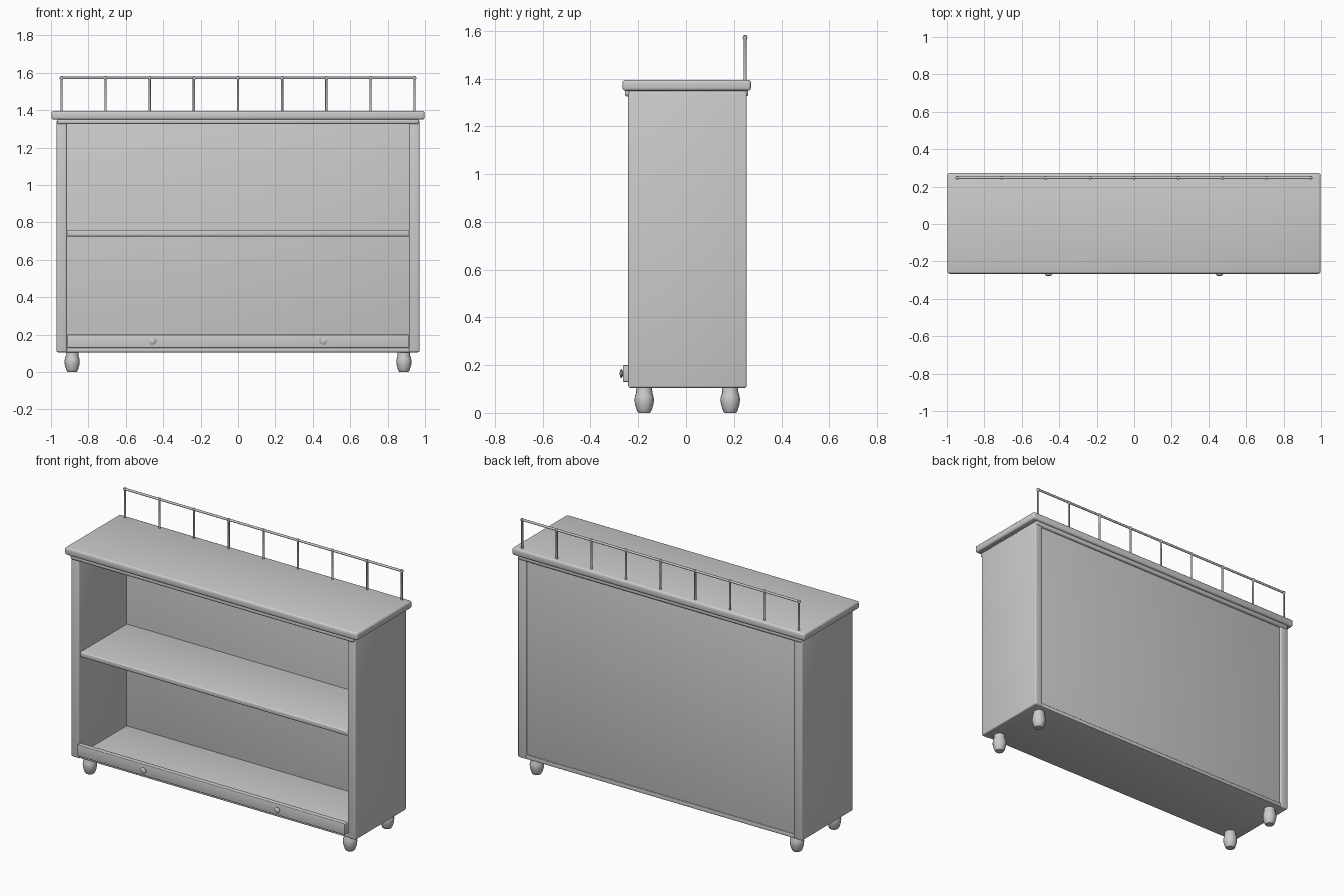
import bpy, bmesh, math

if "Cube" in bpy.data.objects:
    bpy.data.objects.remove(bpy.data.objects["Cube"])


def finish(ob):
    bpy.context.view_layer.objects.active = ob
    ob.select_set(True)
    bpy.ops.object.shade_smooth_by_angle(angle=math.radians(40))
    ob.select_set(False)


def box(name, x0, x1, y0, y1, z0, z1, bevel=0.004):
    me = bpy.data.meshes.new(name)
    bm = bmesh.new()
    bmesh.ops.create_cube(bm, size=1)
    for v in bm.verts:
        v.co.x = x0 if v.co.x < 0 else x1
        v.co.y = y0 if v.co.y < 0 else y1
        v.co.z = z0 if v.co.z < 0 else z1
    bmesh.ops.bevel(bm, geom=bm.edges[:], offset=bevel, segments=3,
                    profile=0.5, affect='EDGES')
    bm.to_mesh(me)
    bm.free()
    ob = bpy.data.objects.new(name, me)
    bpy.context.collection.objects.link(ob)
    finish(ob)
    return ob


def lathe(name, profile, loc, rot=(0, 0, 0), sides=16):
    """Revolve (radius, height) points around the local z axis, capped."""
    me = bpy.data.meshes.new(name)
    bm = bmesh.new()
    rings = []
    for r, h in profile:
        rings.append([bm.verts.new((r * math.cos(2 * math.pi * i / sides),
                                    r * math.sin(2 * math.pi * i / sides), h))
                      for i in range(sides)])
    for a, b in zip(rings, rings[1:]):
        for i in range(sides):
            j = (i + 1) % sides
            bm.faces.new((a[i], a[j], b[j], b[i]))
    bm.faces.new(rings[0][::-1])
    bm.faces.new(rings[-1])
    bm.to_mesh(me)
    bm.free()
    ob = bpy.data.objects.new(name, me)
    bpy.context.collection.objects.link(ob)
    ob.location, ob.rotation_euler = loc, rot
    finish(ob)
    return ob


# Cabinet carcass
for side, label in ((-1, "left"), (1, "right")):
    xs = sorted((side * 0.915, side * 0.97))
    box(label + "_side_panel", *xs, -0.242, 0.254, 0.105, 1.345, 0.008)
box("floor_panel", -0.93, 0.93, -0.235, 0.25, 0.105, 0.13)
box("back_panel", -0.925, 0.925, 0.222, 0.243, 0.115, 1.345)
box("middle_shelf", -0.918, 0.918, -0.23, 0.23, 0.725, 0.758, 0.008)

# Worktop and the moulding beneath it
box("top_moulding", -0.966, 0.966, -0.256, 0.26, 1.325, 1.353, 0.01)
box("worktop", -0.998, 0.998, -0.266, 0.272, 1.349, 1.395, 0.012)

# Front apron with knobs
box("front_apron", -0.912, 0.912, -0.264, -0.232, 0.13, 0.2)
knob = [(0.01, 0), (0.01, 0.004), (0.018, 0.006), (0.019, 0.01), (0.013, 0.014), (0.004, 0.016)]
for x in (-0.457, 0.457):
    lathe("apron_knob", knob, (x, -0.262, 0.165), (math.pi / 2, 0, 0))

# Turned feet
foot = [(0.024, 0), (0.028, 0.004), (0.034, 0.02), (0.039, 0.038), (0.041, 0.055),
        (0.039, 0.07), (0.034, 0.084), (0.033, 0.108)]
for x in (-0.887, 0.887):
    for y in (-0.175, 0.185):
        lathe("foot", foot, (x, y, 0))

# Gallery rail along the back edge
RAIL_Y, RAIL_Z, SPAN = 0.247, 1.572, 0.944
lathe("gallery_rail", [(0.004, -SPAN - 0.007), (0.007, -SPAN - 0.004),
                       (0.007, SPAN + 0.004), (0.004, SPAN + 0.007)],
      (0, RAIL_Y, RAIL_Z), (0, math.pi / 2, 0), 12)
post = [(0.006, 1.39), (0.006, 1.562), (0.009, 1.566), (0.01, 1.572), (0.008, 1.579), (0.003, 1.582)]
for i in range(9):
    lathe("rail_post", post, (-SPAN + i * SPAN / 4, RAIL_Y, 0), sides=12)
